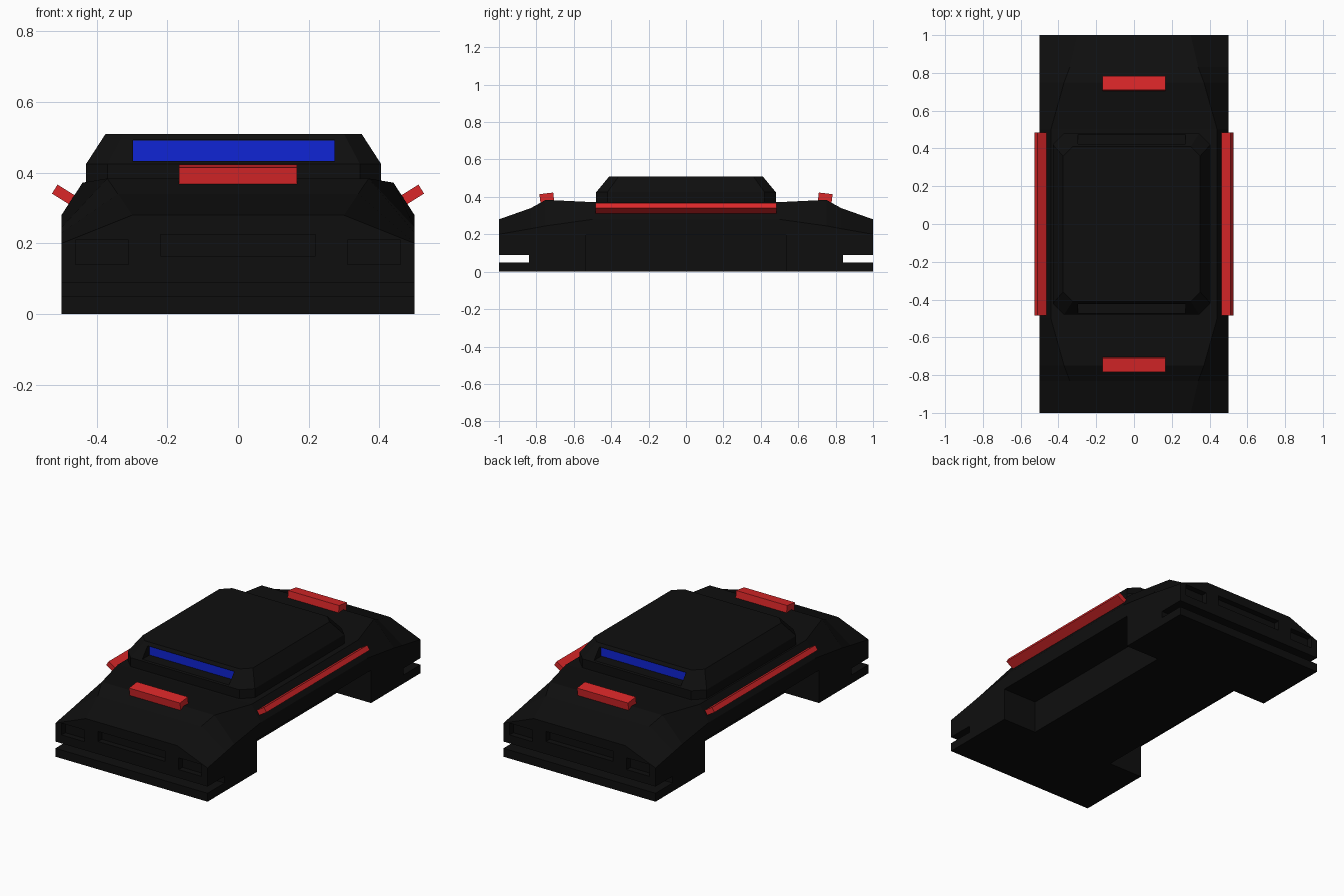
import bpy, bmesh, math
from mathutils import Matrix

if "Cube" in bpy.data.objects:
    bpy.data.objects.remove(bpy.data.objects["Cube"])


def material(name, rgb):
    m = bpy.data.materials.new(name)
    m.diffuse_color = (*rgb, 1)
    m.use_nodes = True
    m.node_tree.nodes["Principled BSDF"].inputs["Base Color"].default_value = m.diffuse_color
    return m


BLACK = material("black_paint", (0.0045, 0.0045, 0.0045))
RED = material("red_trim", (0.70, 0.02, 0.022))
BLUE = material("blue_glass", (0.005, 0.018, 0.66))


def finish(bm, name, mat):
    bmesh.ops.recalc_face_normals(bm, faces=bm.faces)
    me = bpy.data.meshes.new(name)
    bm.to_mesh(me)
    bm.free()
    ob = bpy.data.objects.new(name, me)
    bpy.context.collection.objects.link(ob)
    if mat:
        me.materials.append(mat)
    return ob


def loft(name, loops, mat):
    """Skin a series of equal-length point loops and cap both ends."""
    bm = bmesh.new()
    rings = [[bm.verts.new(p) for p in loop] for loop in loops]
    n = len(rings[0])
    for a, b in zip(rings, rings[1:]):
        for i in range(n):
            j = (i + 1) % n
            bm.faces.new((a[i], a[j], b[j], b[i]))
    bm.faces.new(rings[0])
    bm.faces.new(rings[-1])
    return finish(bm, name, mat)


def box(name, center, size, mat=None, rot=0, axis='X'):
    bm = bmesh.new()
    bmesh.ops.create_cube(bm, size=1, matrix=Matrix.Translation(center)
                          @ Matrix.Rotation(rot, 4, axis) @ Matrix.Diagonal((*size, 1)))
    return finish(bm, name, mat)


def span(name, x, y, z, mat=None):
    """Box from (min, max) ranges."""
    r = (x, y, z)
    return box(name, [(a + b) / 2 for a, b in r], [abs(b - a) for a, b in r], mat)


def cut(ob, *ranges):
    cutter = span("cutter", *ranges)
    mod = ob.modifiers.new("cut", 'BOOLEAN')
    mod.operation, mod.solver, mod.object = 'DIFFERENCE', 'EXACT', cutter
    bpy.context.view_layer.objects.active = ob
    bpy.ops.object.modifier_apply(modifier=mod.name)
    bpy.data.objects.remove(cutter)


# Body: cross-sections along y (y, shoulder z, top half-width, top z)
half = [(-1, 0.20, 0.30, 0.28), (-0.83, 0.23, 0.34, 0.34),
        (-0.75, 0.245, 0.37, 0.384), (-0.50, 0.28, 0.44, 0.372)]
sections = half + [(-y, a, b, c) for y, a, b, c in reversed(half)]
body = loft("car_body", [[(-0.5, y, 0), (0.5, y, 0), (0.5, y, zs), (xu, y, zt),
                          (-xu, y, zt), (-0.5, y, zs)] for y, zs, xu, zt in sections], BLACK)

# Side recesses between the wheel blocks
for s in (-1, 1):
    cut(body, (s * 0.275, s * 0.6), (-0.535, 0.535), (-0.1, 0.195))

# Bumper slots, grille and lamp recesses at both ends
for s in (-1, 1):
    cut(body, (-0.6, 0.6), (s * 0.84, s * 1.1), (0.05, 0.09))
    cut(body, (-0.22, 0.22), (s * 0.965, s * 1.1), (0.165, 0.225))
    for t in (-1, 1):
        cut(body, (t * 0.31, t * 0.46), (s * 0.965, s * 1.1), (0.14, 0.21))

# Cabin: chamfered-corner outline tapering to the roof
CX = -0.0125


def outline(hw, hl, c, z):
    return [(CX + x, y, z) for x, y in (
        (-hw + c, -hl), (hw - c, -hl), (hw, -hl + c), (hw, hl - c),
        (hw - c, hl), (-hw + c, hl), (-hw, hl - c), (-hw, -hl + c))]


cabin = loft("cabin", [outline(0.4175, 0.48, 0.06, 0.35), outline(0.4175, 0.48, 0.06, 0.425),
                       outline(0.3625, 0.41, 0.05, 0.51)], BLACK)

# Windscreens set upright in notches front and back
for s, name in ((-1, "front_windscreen"), (1, "rear_windscreen")):
    cut(cabin, (CX - 0.285, CX + 0.285), (s * 0.405, s * 0.6), (0.432, 0.493))
    span(name, (CX - 0.285, CX + 0.285), (s * 0.39, s * 0.408), (0.433, 0.491), BLUE)

# Red side strips, angled out from the shoulders
for s, name in ((1, "right_strip"), (-1, "left_strip")):
    box(name, (s * 0.487, 0, 0.334), (0.075, 0.97, 0.03), RED, -s * math.radians(32), 'Y')

# Red bars on the front and rear decks
for s, name in ((-1, "front_bar"), (1, "rear_bar")):
    box(name, (0, s * 0.744, 0.395), (0.335, 0.074, 0.048), RED, -s * math.radians(7), 'X')
